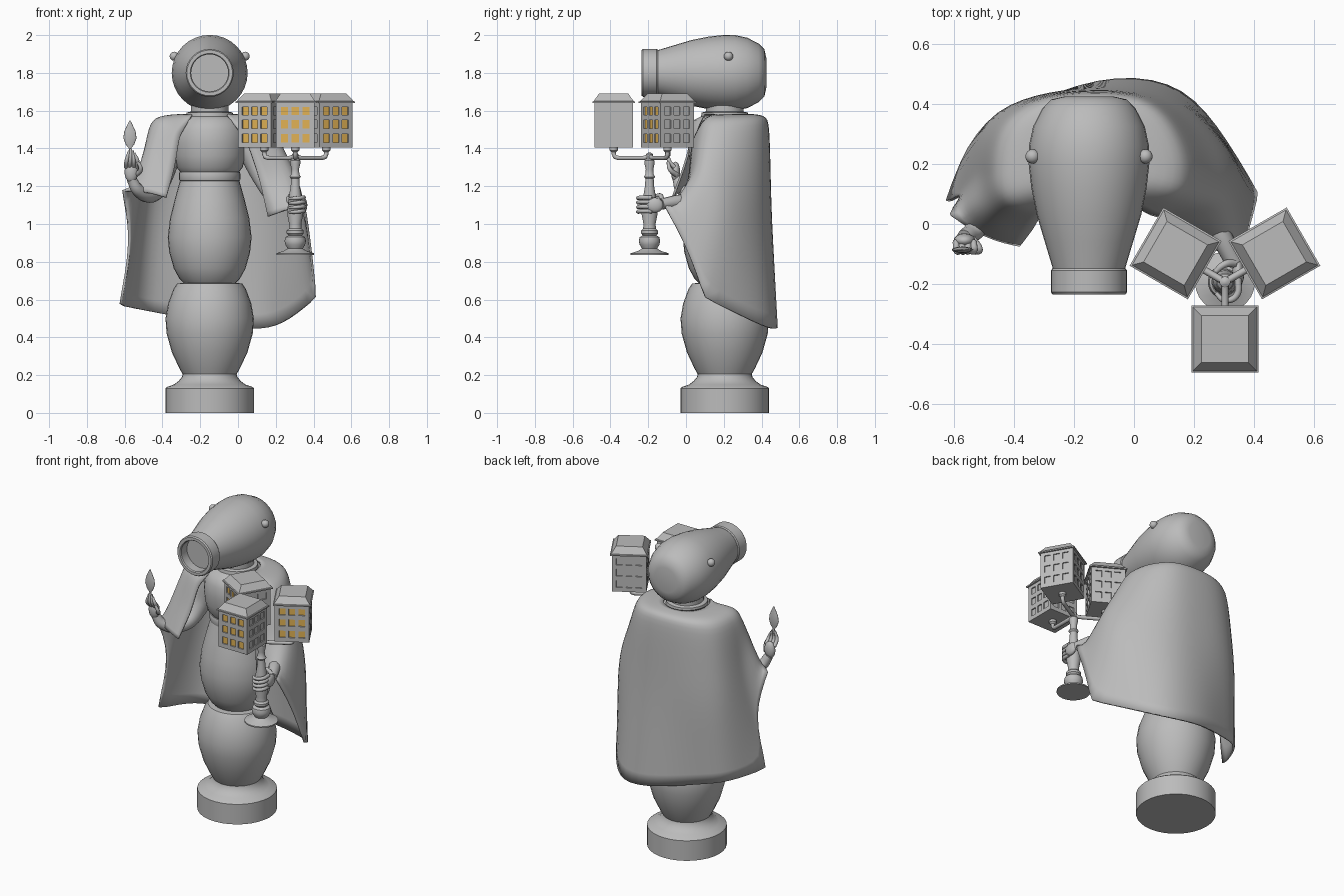
import bpy, bmesh, math
from mathutils import Matrix, Vector

if "Cube" in bpy.data.objects:
    bpy.data.objects.remove(bpy.data.objects["Cube"])


def material(name, rgb):
    m = bpy.data.materials.new(name)
    m.diffuse_color = (*rgb, 1)
    m.use_nodes = True
    m.node_tree.nodes["Principled BSDF"].inputs["Base Color"].default_value = m.diffuse_color
    return m


GREY = material("stone_grey", (0.5, 0.5, 0.5))
YELLOW = material("window_yellow", (0.76, 0.45, 0.09))


def finish(name, bm, loc=(0, 0, 0), rot=(0, 0, 0), smooth=30):
    """Turn a bmesh into a named object."""
    bmesh.ops.recalc_face_normals(bm, faces=bm.faces)
    me = bpy.data.meshes.new(name)
    bm.to_mesh(me)
    bm.free()
    ob = bpy.data.objects.new(name, me)
    bpy.context.collection.objects.link(ob)
    ob.location, ob.rotation_euler = loc, rot
    me.materials.append(GREY)
    if smooth:
        bpy.ops.object.select_all(action='DESELECT')
        ob.select_set(True)
        bpy.context.view_layer.objects.active = ob
        bpy.ops.object.shade_smooth_by_angle(angle=math.radians(smooth))
    return ob


def lathe(name, profile, loc, rot=(0, 0, 0), n=32, smooth=35):
    """Spin (radius, height) points around the local z axis."""
    bm = bmesh.new()
    rings = []
    for r, h in profile:
        rings.append([bm.verts.new((r * math.cos(i * math.tau / n), r * math.sin(i * math.tau / n), h))
                      for i in range(n)])
    for a, b in zip(rings, rings[1:]):
        for i in range(n):
            j = (i + 1) % n
            bm.faces.new((a[i], a[j], b[j], b[i]))
    bm.faces.new(rings[0])
    bm.faces.new(rings[-1])
    return finish(name, bm, loc, rot, smooth)


def tube(name, pts, radii, kind='BEZIER'):
    """Round limb through points with a radius at each point."""
    cu = bpy.data.curves.new(name, 'CURVE')
    cu.dimensions = '3D'
    cu.bevel_depth, cu.bevel_resolution, cu.resolution_u = 1, 3, 6
    cu.use_fill_caps = True
    if kind == 'BEZIER':
        sp = cu.splines.new('BEZIER')
        sp.bezier_points.add(len(pts) - 1)
        for bp, p, r in zip(sp.bezier_points, pts, radii):
            bp.co, bp.radius = p, r
            bp.handle_left_type = bp.handle_right_type = 'AUTO'
    else:
        sp = cu.splines.new('POLY')
        sp.points.add(len(pts) - 1)
        for q, p, r in zip(sp.points, pts, radii):
            q.co, q.radius = (*p, 1), r
    cu.materials.append(GREY)
    ob = bpy.data.objects.new(name, cu)
    bpy.context.collection.objects.link(ob)
    return ob


def ball(name, loc, scale):
    bm = bmesh.new()
    bmesh.ops.create_uvsphere(bm, u_segments=16, v_segments=10, radius=1)
    bmesh.ops.scale(bm, vec=scale, verts=bm.verts)
    return finish(name, bm, loc, smooth=60)


# Turned body: plinth, two vases, belt and chest
BX, BY = -0.15, 0.205
lathe("plinth", [(.235, 0), (.235, .13), (.225, .138), (.19, .15), (.165, .168), (.147, .19), (.143, .205)], (BX, BY, 0))
lathe("lower_vase", [(.14, .2), (.16, .235), (.2, .32), (.228, .42), (.234, .5), (.22, .58), (.192, .655),
                     (.172, .685), (.12, .69)], (BX, BY, 0), smooth=45)
lathe("middle_vase", [(.13, .68), (.16, .71), (.19, .765), (.214, .85), (.222, .93), (.21, 1.03), (.185, 1.13),
                      (.157, 1.23)], (BX, BY, 0))
lathe("belt", [(.15, 1.225), (.16, 1.23), (.163, 1.24), (.163, 1.265), (.16, 1.275), (.15, 1.28)], (BX, BY, 0))
lathe("chest", [(.155, 1.275), (.175, 1.3), (.19, 1.36), (.196, 1.43), (.19, 1.5), (.165, 1.55),
                (.125, 1.57), (.122, 1.59), (.1, 1.595), (.1, 1.65)], (BX, BY, 0), smooth=45)

# Head lies along -y, with a hollow round muzzle
FWD = (math.pi / 2, 0, 0)
lathe("head", [(.08, -.425), (.125, -.415), (.155, -.385), (.186, -.325), (.2, -.26), (.201, -.2), (.192, -.12),
               (.174, -.03), (.147, .06), (.12, .15)], (BX, 0, 1.8), FWD, smooth=60)
lathe("muzzle", [(.11, .145), (.122, .148), (.127, .155), (.127, .227), (.121, .235), (.103, .235), (.098, .228),
                 (.098, .17)], (BX, 0, 1.8), FWD)
for s, side in ((-1, "left"), (1, "right")):
    ball(side + "_eye", (BX + s * .188, .225, 1.888), (.024, .024, .024))

# Cape: shoulder, middle and hem point of each column, left front edge round the back to right front edge
COLUMNS = [
    ((-.31, .035, 1.46), (-.335, -.01, 1.30), (-.38, -.07, 1.14)),
    ((-.43, .05, 1.52), (-.485, .01, 1.36), (-.48, -.05, 1.17)),
    ((-.465, .12, 1.52), (-.51, .09, 1.36), (-.615, .03, 1.18)),
    ((-.47, .17, 1.51), (-.515, .16, 1.2), (-.555, .11, .92)),
    ((-.47, .24, 1.51), (-.53, .22, 1.08), (-.625, .07, .57)),
    ((-.44, .35, 1.51), (-.495, .36, 1.05), (-.53, .33, .55)),
    ((-.31, .425, 1.53), (-.33, .435, 1.05), (-.37, .385, .52)),
    ((-.14, .44, 1.535), (-.13, .45, 1.05), (-.12, .49, .47)),
    ((.04, .43, 1.53), (.06, .445, 1.05), (.13, .48, .43)),
    ((.14, .34, 1.52), (.23, .35, 1.05), (.27, .34, .49)),
    ((.19, .22, 1.51), (.34, .22, 1.10), (.41, .10, .61)),
    ((.19, .14, 1.50), (.33, .13, 1.22), (.385, .01, .87)),
    ((.17, .08, 1.49), (.30, .045, 1.27), (.35, -.12, 1.11)),
    ((.05, .035, 1.43), (.11, .02, 1.25), (.16, -.03, 1.04)),
]
bm = bmesh.new()
crease = bm.verts.layers.float.new("crease_vert")
grid = []
for i, col in enumerate(COLUMNS):
    a = math.radians(228 - i * 276 / 13)
    neck = Vector((BX + .14 * math.cos(a), BY + .14 * math.sin(a), 1.577))
    top, mid, hem = map(Vector, col)
    yoke = neck.lerp(top, .8)
    if 0 < i < 13:
        yoke.z = 1.57
    pts = [neck, yoke, top, top.lerp(mid, .5), mid, mid.lerp(hem, .5), hem]
    grid.append([bm.verts.new(p) for p in pts])
    if i in (2, 4, 10, 12):
        grid[-1][-1][crease] = .8
for a, b in zip(grid, grid[1:]):
    for k in range(6):
        bm.faces.new((a[k], a[k + 1], b[k + 1], b[k]))
cape = finish("cape", bm, smooth=180)
sub = cape.modifiers.new("soften", 'SUBSURF')
sub.levels = sub.render_levels = 2
sub.boundary_smooth = 'PRESERVE_CORNERS'
thick = cape.modifiers.new("cloth", 'SOLIDIFY')
thick.thickness, thick.offset = .012, 0

# Raised arm and hand holding a flame
tube("left_arm", [(-.34, .2, 1.43), (-.40, .17, 1.25), (-.45, .08, 1.16), (-.53, -.02, 1.18), (-.565, -.045, 1.24)],
     [.06, .055, .045, .034, .027])
ball("left_palm", (-.565, -.055, 1.275), (.036, .024, .055))
for i in range(4):
    x = -.592 + i * .019
    tube("left_finger", [(x, -.06, 1.3), (x + .002, -.09, 1.335), (-.575 + i * .008, -.09, 1.40 - .012 * abs(i - 1))],
         [.012, .011, .007])
tube("left_thumb", [(-.54, -.05, 1.26), (-.515, -.085, 1.29), (-.53, -.095, 1.33)], [.014, .012, .008])
flame = lathe("flame", [(.004, 1.37), (.006, 1.40), (.022, 1.42), (.035, 1.455), (.03, 1.49), (.014, 1.525),
                        (.002, 1.548)], (-.572, -.086, 0), n=16, smooth=60)
flame.scale = (1, .3, 1)

# Lowered arm and hand gripping the candlestick
CX, CY = .303, -.193
tube("right_arm", [(.04, .2, 1.43), (.13, .18, 1.25), (.21, .1, 1.13), (.29, -.04, 1.12), (.335, -.13, 1.105)],
     [.06, .055, .045, .036, .03])
ball("right_palm", (.347, -.165, 1.1), (.02, .045, .04))
for i in range(4):
    z = 1.14 - i * .024
    tube("right_finger", [(.347, -.18, z), (.34, -.24, z), (.30, -.253, z - .004), (.272, -.23, z - .006)],
         [.012, .011, .01, .007])
tube("right_thumb", [(.335, -.13, 1.125), (.30, -.135, 1.15), (.27, -.16, 1.15)], [.014, .012, .009])

# Candlestick with three branches
lathe("candlestick", [(.1, .837), (.1, .845), (.06, .858), (.04, .87), (.052, .89), (.057, .91), (.052, .93),
                      (.036, .94), (.045, .95), (.045, .965), (.034, .975), (.032, 1.0), (.042, 1.05),
                      (.038, 1.12), (.024, 1.2), (.022, 1.24), (.03, 1.25), (.022, 1.262), (.02, 1.29),
                      (.027, 1.32), (.027, 1.335), (.018, 1.345), (.018, 1.37), (.006, 1.378)], (CX, CY, 0), n=24)

# Houses: walls with sunken windows, yellow on the front side
EDGES = [-.102, -.076, -.038, -.019, .019, .038, .076, .102]
LEVELS = [1.405, 1.432, 1.476, 1.506, 1.55, 1.578, 1.62, 1.643]


def house(name, loc, turn):
    bm = bmesh.new()
    front, sides = [], []
    for w in range(4):
        rot = Matrix.Rotation(w * math.pi / 2, 3, 'Z')
        vs = [[bm.verts.new(rot @ Vector((x, -.102, z))) for x in EDGES] for z in LEVELS]
        for r in range(7):
            for c in range(7):
                f = bm.faces.new((vs[r][c], vs[r][c + 1], vs[r + 1][c + 1], vs[r + 1][c]))
                if r % 2 and c % 2:
                    (sides if w else front).append(f)
    bmesh.ops.remove_doubles(bm, verts=bm.verts, dist=.0005)
    bmesh.ops.holes_fill(bm, edges=[e for e in bm.edges if e.is_boundary], sides=0)
    bm.normal_update()
    for f in front:
        f.material_index = 1
    res = bmesh.ops.inset_individual(bm, faces=front + sides, thickness=.0005, depth=-.007)
    for f in res["faces"]:  # grey window reveals
        f.material_index = 0
    ob = finish(name, bm, loc, (0, 0, turn), smooth=0)
    ob.data.materials.append(YELLOW)
    # Eaves and flat-topped roof
    q = math.sqrt(2)
    lathe(name + "_roof", [(.112 * q, 1.64), (.112 * q, 1.648), (.106 * q, 1.65), (.078 * q, 1.69)], loc,
          (0, 0, turn + math.pi / 4), n=4, smooth=0)


for name, ang, turn in (("front", 270, 0), ("left", 150, -30), ("right", 30, 30)):
    a = math.radians(ang)
    dx, dy = math.cos(a), math.sin(a)
    at = lambda r, z: (CX + dx * r, CY + dy * r, z)
    tube(name + "_branch", [at(0, 1.36), at(.03, 1.35), at(.165, 1.35), at(.183, 1.355), at(.19, 1.372), at(.19, 1.41)],
         [.012] * 6, 'POLY')
    lathe(name + "_cup", [(.012, 1.38), (.022, 1.39), (.022, 1.412)], at(.19, 0), n=16)
    house(name + "_house", at(.19, 0), math.radians(turn))
